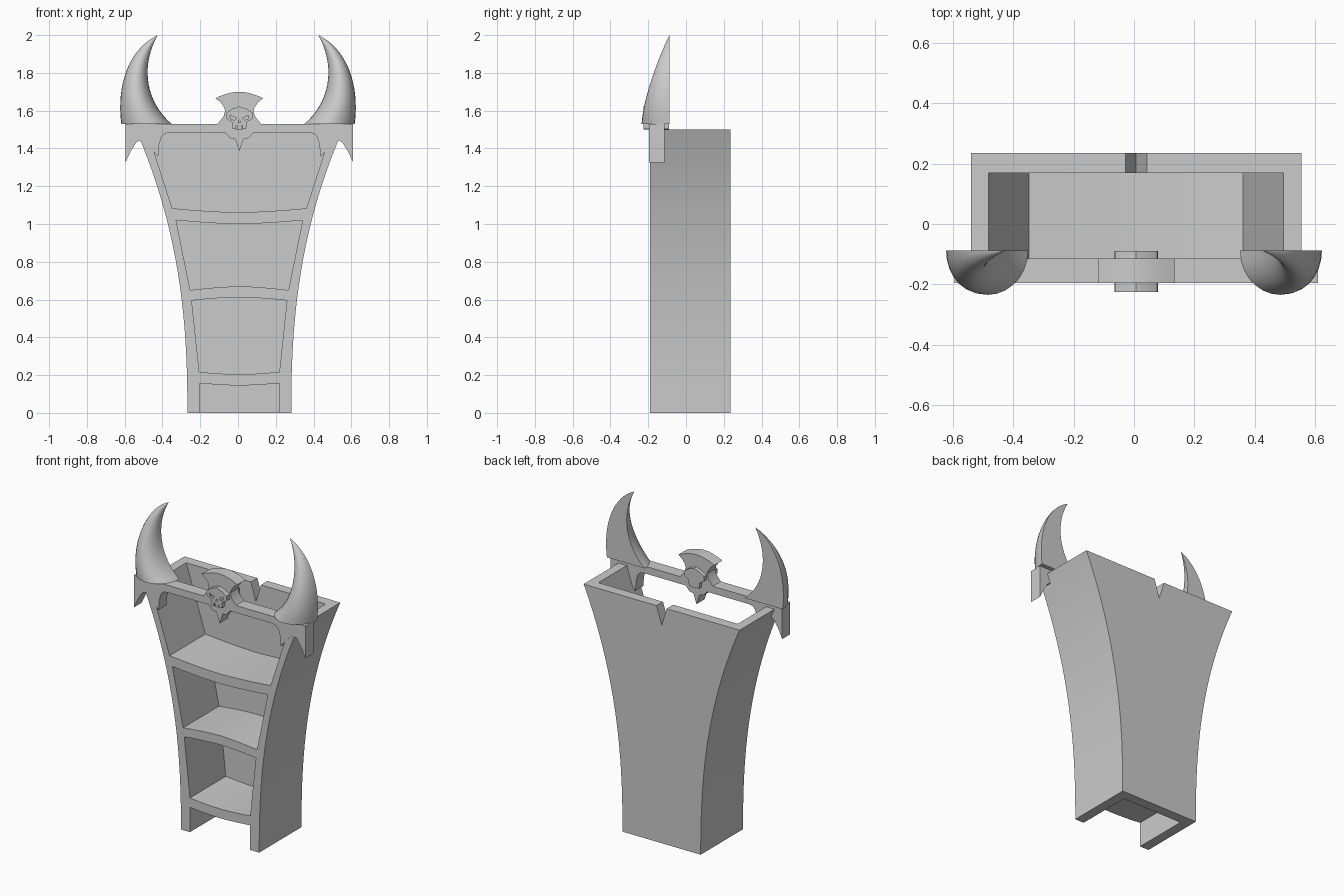
import bpy, bmesh, math
from mathutils import Vector
from mathutils.geometry import interpolate_bezier

cube = bpy.data.objects.get("Cube")
if cube:
    bpy.data.objects.remove(cube, do_unlink=True)

CX = 0.007  # centre line of the case

stone = bpy.data.materials.new("light_grey")
stone.use_nodes = True
stone.diffuse_color = (0.6, 0.6, 0.6, 1)
stone.node_tree.nodes["Principled BSDF"].inputs["Base Color"].default_value = (0.6, 0.6, 0.6, 1)


def finish(name, bm):
    """Turn a bmesh into a named object."""
    bmesh.ops.recalc_face_normals(bm, faces=bm.faces)
    mesh = bpy.data.meshes.new(name)
    bm.to_mesh(mesh)
    bm.free()
    mesh.materials.append(stone)
    obj = bpy.data.objects.new(name, mesh)
    bpy.context.collection.objects.link(obj)
    return obj


def prism(name, outline, y0, y1):
    """Extrude an (x, z) outline from y0 to y1."""
    bm = bmesh.new()
    face = bm.faces.new([bm.verts.new((x, y0, z)) for x, z in outline])
    side = bmesh.ops.extrude_face_region(bm, geom=[face])["geom"]
    moved = [v for v in side if isinstance(v, bmesh.types.BMVert)]
    bmesh.ops.translate(bm, verts=moved, vec=(0, y1 - y0, 0))
    return finish(name, bm)


def symmetric(half, cx=CX):
    """Close a half outline by reflecting it about cx."""
    other = [(-x, z) for x, z in reversed(half) if x > 0]
    return [(cx + x, z) for x, z in half + other]


def cut(obj, cutters):
    """Subtract the cutters, then remove them."""
    for c in cutters:
        c.hide_render = True
        mod = obj.modifiers.new("cut", 'BOOLEAN')
        mod.operation, mod.solver, mod.object = 'DIFFERENCE', 'EXACT', c
    bpy.context.view_layer.update()
    deps = bpy.context.evaluated_depsgraph_get()
    mesh = bpy.data.meshes.new_from_object(obj.evaluated_get(deps))
    obj.modifiers.clear()
    obj.data = mesh
    for c in cutters:
        bpy.data.objects.remove(c, do_unlink=True)


def smooth(obj, angle=30):
    bpy.ops.object.select_all(action='DESELECT')
    obj.select_set(True)
    bpy.context.view_layer.objects.active = obj
    bpy.ops.object.shade_smooth_by_angle(angle=math.radians(angle))


def bowed(half_width, z_edge, z_mid, steps=5):
    """Half of a bowed shelf edge, from the centre outwards."""
    return [(half_width * i / steps, z_mid + (z_edge - z_mid) * (i / steps) ** 1.6)
            for i in range(steps + 1)]


# Flared case, hollowed by four compartments and a notch in the back
STEPS = 20
flare = [(0.275 + 0.273 * (i / STEPS) ** 2.4, 1.5 * i / STEPS) for i in range(STEPS + 1)]
body = prism("bookcase_body", symmetric(flare), -0.19, 0.235)

# (top half width, edge z, middle z), (bottom half width, edge z, middle z)
compartments = [
    ((0.522, 1.6, 1.6), (0.355, 1.083, 1.062)),
    ((0.335, 1.02, 1.0), (0.26, 0.65, 0.67)),
    ((0.252, 0.595, 0.612), (0.212, 0.217, 0.204)),
    ((0.212, 0.157, 0.145), (0.212, -0.1, -0.1)),
]
cutters = [prism("compartment_cutter",
                 symmetric(bowed(*top) + bowed(*bottom)[::-1]), -0.4, 0.17)
           for top, bottom in compartments]
cutters.append(prism("notch_cutter", symmetric([(0.045, 1.53), (0, 1.385)]), 0.1, 0.3))
cut(body, cutters)
smooth(body)

# Front rail with fan crest, pointed end brackets and hanging centre spike
rail = prism("top_rail", symmetric([
    (0, 1.70), (0.035, 1.697), (0.07, 1.688), (0.1, 1.678), (0.127, 1.666),
    (0.1, 1.645), (0.082, 1.62), (0.075, 1.6), (0.083, 1.57), (0.115, 1.53),
    (0.603, 1.53), (0.603, 1.325), (0.575, 1.385), (0.545, 1.432), (0.525, 1.443),
    (0.505, 1.44), (0.475, 1.41), (0.43, 1.355), (0.424, 1.42), (0.412, 1.462),
    (0.395, 1.478), (0.37, 1.484), (0.075, 1.484), (0.05, 1.455), (0.022, 1.45),
    (0.012, 1.42), (0, 1.385)]), -0.195, -0.115)
smooth(rail)

# Skull emblem standing out of both sides of the crest
skull = prism("skull_emblem", symmetric([
    (0, 1.622), (0.038, 1.61), (0.07, 1.588), (0.072, 1.56), (0.038, 1.538),
    (0.036, 1.503), (0, 1.5)]), -0.225, -0.09)
features = []
for s in (1, -1):
    eye = [(0.016, 1.56), (0.05, 1.577), (0.046, 1.556), (0.026, 1.55)]
    gap = [(0.012, 1.49), (0.018, 1.49), (0.018, 1.522), (0.012, 1.522)]
    for outline in (eye, gap):
        features.append(prism("skull_cutter", [(CX + s * x, z) for x, z in outline], -0.3, -0.212))
features.append(prism("nose_cutter", symmetric([(0, 1.551), (0.008, 1.537)]), -0.3, -0.212))
cut(skull, features)
smooth(skull)


# Curved horns: rounded in front, flat behind
def horn(name, side, rings=18, arc=14):
    outer = interpolate_bezier(Vector((0.618, 1.53)), Vector((0.645, 1.74)),
                               Vector((0.575, 1.93)), Vector((0.425, 2.0)), rings)
    inner = interpolate_bezier(Vector((0.352, 1.53)), Vector((0.5, 1.66)),
                               Vector((0.51, 1.85)), Vector((0.425, 2.0)), rings)
    bm = bmesh.new()
    loops = []
    for a, b in zip(outer, inner):
        mid, half = (a + b) / 2, (a - b) / 2
        rise = min(max((mid.y - 1.53) / 0.47, 0), 1)
        depth = 0.147 * (1 - rise ** 1.48)
        loop = []
        for k in range(arc + 1):
            t = math.pi * k / arc
            p = mid + half * math.cos(t)
            loop.append(bm.verts.new((side * p.x, -0.088 - depth * math.sin(t), p.y)))
        loops.append(loop)
    for low, high in zip(loops, loops[1:]):
        for k in range(arc + 1):
            n = (k + 1) % (arc + 1)
            bm.faces.new((low[k], low[n], high[n], high[k]))
    bm.faces.new(loops[0])
    bmesh.ops.remove_doubles(bm, verts=bm.verts, dist=0.0005)
    smooth(finish(name, bm), 40)


horn("left_horn", 1)
horn("right_horn", -1)
